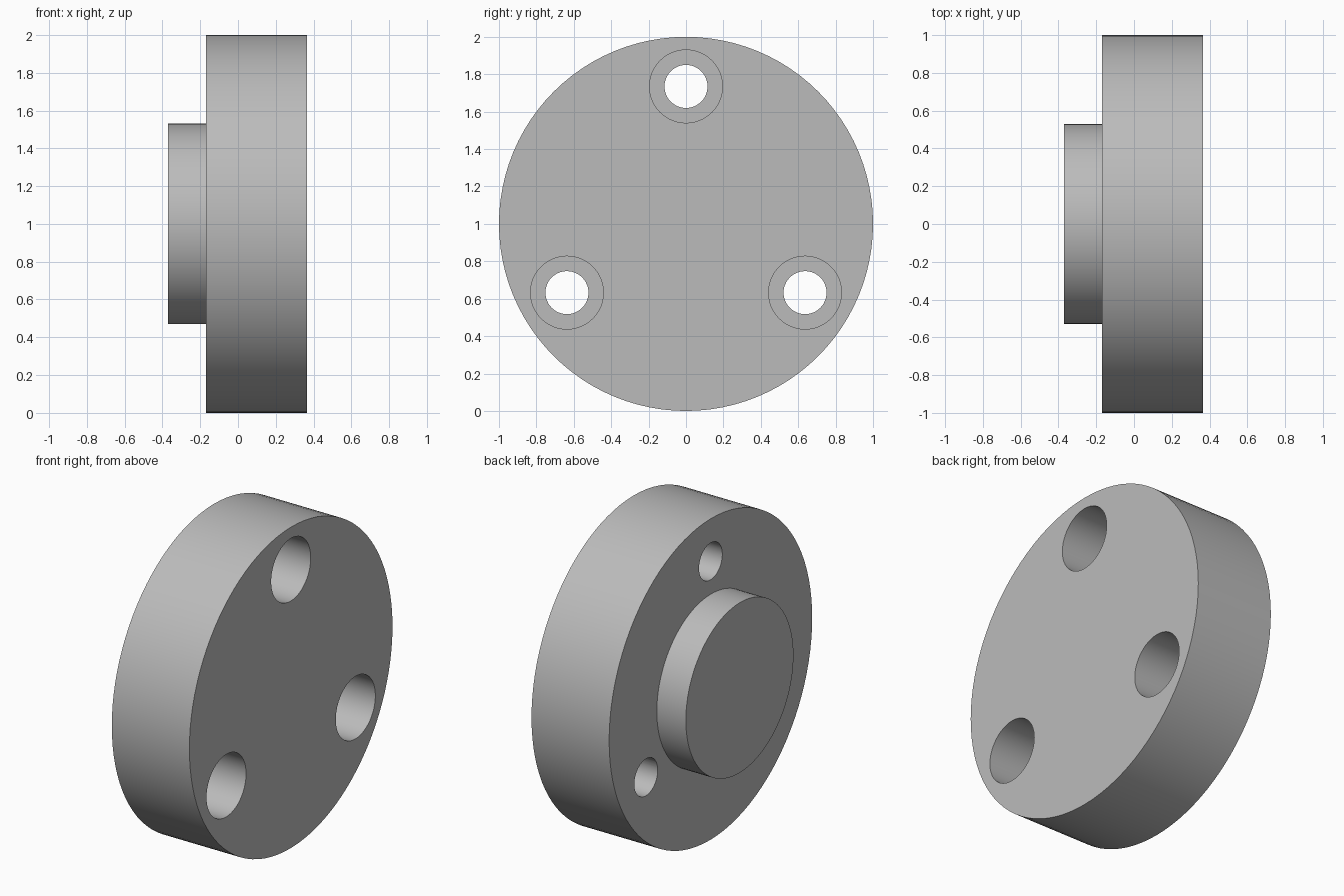
import bpy, bmesh, math
from mathutils import Matrix, Vector

if "Cube" in bpy.data.objects:
    bpy.data.objects.remove(bpy.data.objects["Cube"])

GREY = (0.5, 0.5, 0.5, 1)
steel = bpy.data.materials.new("plain_grey")
steel.use_nodes = True
steel.diffuse_color = GREY
steel.node_tree.nodes["Principled BSDF"].inputs["Base Color"].default_value = GREY


def turned(name, profile, sides, centre):
    """Solid of revolution about the x axis from (x, radius) points."""
    bm = bmesh.new()
    rings = []
    for x, r in profile:
        rings.append([bm.verts.new((x, r * math.sin(a), r * math.cos(a)))
                      for a in (math.tau * i / sides for i in range(sides))])
    for a, b in zip(rings, rings[1:]):
        for i in range(sides):
            j = (i + 1) % sides
            bm.faces.new((a[i], a[j], b[j], b[i]))
    bm.faces.new(rings[0])
    bm.faces.new(rings[-1])
    bmesh.ops.recalc_face_normals(bm, faces=bm.faces)
    bmesh.ops.translate(bm, verts=bm.verts, vec=centre)
    mesh = bpy.data.meshes.new(name)
    bm.to_mesh(mesh)
    bm.free()
    mesh.materials.append(steel)
    obj = bpy.data.objects.new(name, mesh)
    bpy.context.collection.objects.link(obj)
    return obj


# Disc with a round locating boss on its right side
back, shoulder, face = -0.37, -0.17, 0.365
centre = Vector((0, 0, 1))
flange = turned("flange", [(back, 0.53), (shoulder, 0.53), (shoulder, 1), (face, 1)],
                96, centre)

# Three counterbored screw holes
seat = face - 0.3
for k in range(3):
    spot = centre + Matrix.Rotation(math.tau * k / 3, 3, 'X') @ Vector((0, 0, 0.735))
    cutter = turned("screw_hole_cutter",
                    [(shoulder - 0.1, 0.115), (seat, 0.115), (seat, 0.195), (face + 0.1, 0.195)],
                    48, spot)
    cutter.hide_render = True
    bpy.context.view_layer.objects.active = flange
    cut = flange.modifiers.new("screw_hole", 'BOOLEAN')
    cut.operation = 'DIFFERENCE'
    cut.solver = 'EXACT'
    cut.object = cutter
    bpy.ops.object.modifier_apply(modifier=cut.name)
    bpy.data.objects.remove(cutter)

# Smooth round walls, sharp rims
bpy.ops.object.select_all(action='DESELECT')
flange.select_set(True)
bpy.context.view_layer.objects.active = flange
bpy.ops.object.shade_smooth_by_angle(angle=math.radians(30))
